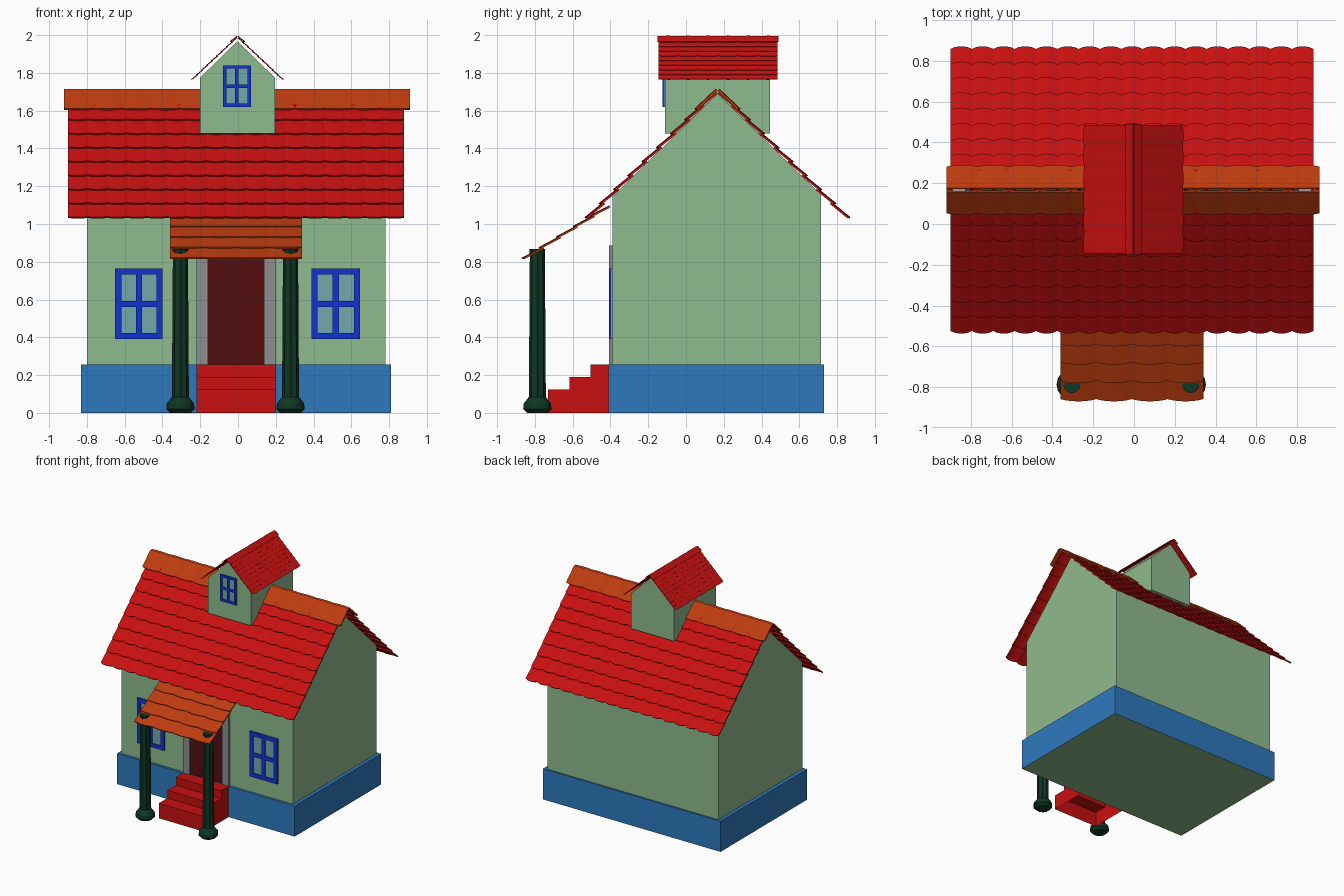
import bpy, bmesh, math
from mathutils import Vector

cube = bpy.data.objects.get("Cube")
if cube:
    bpy.data.objects.remove(cube, do_unlink=True)


def material(name, rgb):
    lin = [((c / 255 + 0.055) / 1.055) ** 2.4 for c in rgb]
    m = bpy.data.materials.new(name)
    m.use_nodes = True
    m.diffuse_color = (*lin, 1)
    m.node_tree.nodes["Principled BSDF"].inputs["Base Color"].default_value = (*lin, 1)
    return m


WALL = material("pale green wall", (144, 187, 142))
BLUE = material("plinth blue", (46, 121, 190))
RED = material("tile red", (200, 16, 16))
ORANGE = material("tile orange", (190, 60, 15))
FRAME = material("window blue", (16, 52, 210))
GLASS = material("window glass", (115, 168, 172))
GREY = material("door frame grey", (142, 142, 142))
DOOR = material("door dark red", (84, 13, 15))
GREEN = material("column dark green", (14, 54, 36))


def finish(name, bm, *mats):
    bmesh.ops.recalc_face_normals(bm, faces=bm.faces)
    mesh = bpy.data.meshes.new(name)
    bm.to_mesh(mesh)
    bm.free()
    for m in mats:
        mesh.materials.append(m)
    obj = bpy.data.objects.new(name, mesh)
    bpy.context.collection.objects.link(obj)
    return obj


def add_box(bm, x, y, z):
    new = bmesh.ops.create_cube(bm, size=1)["verts"]
    for v in new:
        v.co = [r[0] if c < 0 else r[1] for c, r in zip(v.co, (x, y, z))]


def box(name, mat, x, y, z):
    bm = bmesh.new()
    add_box(bm, x, y, z)
    return finish(name, bm, mat)


def prism(name, mat, profile, axis, start, end, open_bottom=False):
    """Extrude a (horizontal, z) outline along x or y."""
    bm = bmesh.new()
    place = (lambda p, t: (t, p[0], p[1])) if axis == "x" else (lambda p, t: (p[0], t, p[1]))
    a, b = ([bm.verts.new(place(p, t)) for p in profile] for t in (start, end))
    bm.faces.new(a)
    bm.faces.new(b)
    for i in range(len(a)):
        j = (i + 1) % len(a)
        bm.faces.new((a[i], a[j], b[j], b[i]))
    bmesh.ops.recalc_face_normals(bm, faces=bm.faces)
    if open_bottom:
        low = [f for f in bm.faces if f.normal.z < -0.9]
        bmesh.ops.delete(bm, geom=low, context="FACES")
    return finish(name, bm, mat)


def tiles(name, mat, low, across, up, cols, rows, thick=0.01, lift=0.011, bulge=0.012):
    """Overlapping arched tiles on the slope spanned by across and up."""
    low, across, up = Vector(low), Vector(across), Vector(up)
    normal = across.cross(up).normalized()
    if normal.z < 0:
        normal = -normal
    slope = up.normalized()
    segs = 6
    bm = bmesh.new()
    for r in range(rows):
        for c in range(cols):
            rings = []
            for s in range(segs + 1):
                t = s / segs
                arch = math.sin(math.pi * t) ** 0.7 if 0 < s < segs else 0
                base = low + across * ((c + t) / cols)
                foot = base + up * (r / rows) - slope * bulge * arch
                head = base + up * min(1, (r + 1.1) / rows)
                foot += normal * (lift + 0.5 * bulge * arch)
                head += normal * 0.4 * bulge * arch
                rings.append([bm.verts.new(p) for p in
                              (foot, foot + normal * thick, head + normal * thick, head)])
            for p, q in zip(rings, rings[1:]):
                for k in range(4):
                    n = (k + 1) % 4
                    bm.faces.new((p[k], p[n], q[n], q[k]))
            bm.faces.new(rings[0])
            bm.faces.new(rings[-1])
    return finish(name, bm, mat)


def window(name, x, z, y, bar):
    """Glass plate with a frame and a cross bar, facing the front."""
    box(name + "_glass", GLASS, x, (y - 0.005, y + 0.002), z)
    bm = bmesh.new()
    mx, mz = sum(x) / 2, sum(z) / 2
    depth = (y - 0.014, y + 0.002)
    for left in (x[0], mx - bar / 2, x[1] - bar):
        add_box(bm, (left, left + bar), depth, z)
    for base in (z[0], mz - bar / 2, z[1] - bar):
        add_box(bm, x, depth, (base, base + bar))
    finish(name + "_frame", bm, FRAME)


# Plinth and gabled house body
plinth = box("plinth", BLUE, (-0.83, 0.81), (-0.41, 0.73), (0, 0.255))
plinth.data.materials.append(WALL)
for f in plinth.data.polygons:
    f.material_index = int(f.normal.z < -0.5)
MID = 0.167
prism("house_walls", WALL,
      [(-0.39, 0.2), (0.715, 0.2), (0.715, 1.155), (MID, 1.69), (-0.39, 1.145)],
      "x", -0.80, 0.78)

# Main roof slopes and ridge caps, front and back
for side, label in ((-1, "front"), (1, "back")):
    tiles("roof_" + label, RED, (-0.90, MID + side * 0.677, 1.025), (1.78, 0, 0),
          (0, -side * 0.677, 0.665), 17, 9)
    tiles("ridge_cap_" + label, ORANGE, (-0.92, MID + side * 0.103, 1.602), (1.83, 0, 0),
          (0, -side * 0.103, 0.103), 12, 1, thick=0.012, lift=0.004, bulge=0.008)

# Dormer
prism("dormer_walls", WALL,
      [(-0.20, 1.48), (0.195, 1.48), (0.195, 1.775), (-0.003, 1.968), (-0.20, 1.775)],
      "y", -0.11, 0.445)
for side, label in ((-1, "right"), (1, "left")):
    tiles("dormer_roof_" + label, RED, (-0.003 + side * 0.236, -0.145, 1.762), (0, 0.63, 0),
          (-side * 0.236, 0, 0.222), 6, 9, thick=0.004, lift=0.004, bulge=0.004)
    tiles("dormer_ridge_" + label, RED, (-0.003 + side * 0.035, -0.15, 1.963), (0, 0.64, 0),
          (-side * 0.035, 0, 0.03), 6, 1, thick=0.004, lift=0.002, bulge=0.002)

# Windows
window("dormer_window", (-0.08, 0.068), (1.62, 1.84), -0.11, 0.018)
window("right_window", (-0.65, -0.40), (0.39, 0.765), -0.392, 0.032)
window("left_window", (0.39, 0.645), (0.39, 0.765), -0.392, 0.032)

# Door with its frame
box("door", DOOR, (-0.165, 0.14), (-0.397, -0.385), (0.25, 0.83))
bm = bmesh.new()
for x, z in (((-0.22, -0.16), (0.25, 0.885)), ((0.138, 0.20), (0.25, 0.885)),
             ((-0.16, 0.138), (0.825, 0.885))):
    add_box(bm, x, (-0.408, -0.385), z)
finish("door_frame", bm, GREY)

# Steps, hollow underneath
prism("steps", RED,
      [(-0.405, 0), (-0.73, 0), (-0.73, 0.125), (-0.617, 0.125), (-0.617, 0.19),
       (-0.505, 0.19), (-0.505, 0.256), (-0.405, 0.256)],
      "x", -0.22, 0.20, open_bottom=True)

# Porch roof
tiles("porch_roof", ORANGE, (-0.36, -0.85, 0.808), (0.70, 0, 0), (0, 0.45, 0.28), 4, 5,
      thick=0.009, lift=0.008, bulge=0.01)


def column(name, x, y):
    """Fluted shaft on a rounded foot, built as stacked rings."""
    bm = bmesh.new()
    sides = 16
    rings = []
    for r, z, flute in ((0.055, 0, 1), (0.075, 0.02, 1), (0.072, 0.05, 1), (0.05, 0.078, 1),
                        (0.045, 0.085, 0.85), (0.04, 0.83, 0.85), (0.042, 0.868, 1)):
        ring = []
        for i in range(sides):
            a = math.tau * i / sides
            k = r * (flute if i % 2 else 1)
            ring.append(bm.verts.new((x + k * math.cos(a), y + k * math.sin(a), z)))
        rings.append(ring)
    for p, q in zip(rings, rings[1:]):
        for i in range(sides):
            j = (i + 1) % sides
            bm.faces.new((p[i], p[j], q[j], q[i]))
    bm.faces.new(rings[0])
    bm.faces.new(rings[-1])
    finish(name, bm, GREEN)


column("right_column", -0.305, -0.787)
column("left_column", 0.278, -0.787)
